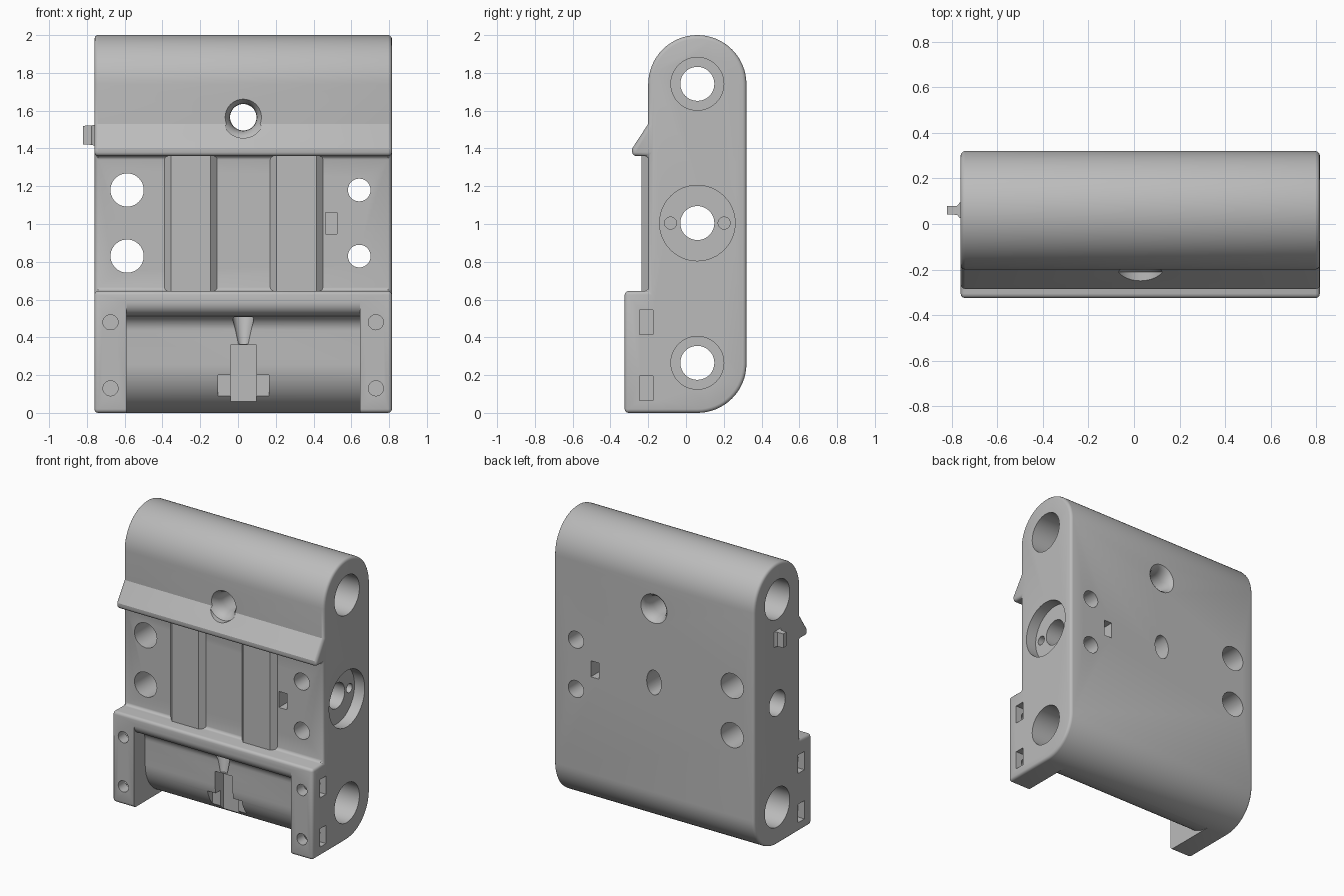
import bpy, bmesh, math
from mathutils import Vector

if "Cube" in bpy.data.objects:
    bpy.data.objects.remove(bpy.data.objects["Cube"], do_unlink=True)

grey = bpy.data.materials.new("light_grey")
grey.use_nodes = True
COLOUR = (0.5, 0.5, 0.5, 1)
grey.diffuse_color = COLOUR
grey.node_tree.nodes["Principled BSDF"].inputs["Base Color"].default_value = COLOUR


def place(axis, u, v, w):
    """Point with w along the axis and u, v on the other two axes in order."""
    return {"x": (w, u, v), "y": (u, w, v), "z": (u, v, w)}[axis]


def loft(name, rings):
    """Closed solid through a list of rings of points."""
    bm = bmesh.new()
    loops = [[bm.verts.new(p) for p in ring] for ring in rings]
    n = len(loops[0])
    for a, b in zip(loops, loops[1:]):
        for i in range(n):
            j = (i + 1) % n
            bm.faces.new((a[i], a[j], b[j], b[i]))
    bm.faces.new(loops[0])
    bm.faces.new(loops[-1])
    bmesh.ops.recalc_face_normals(bm, faces=bm.faces)
    mesh = bpy.data.meshes.new(name)
    bm.to_mesh(mesh)
    bm.free()
    mesh.materials.append(grey)
    ob = bpy.data.objects.new(name, mesh)
    bpy.context.collection.objects.link(ob)
    return ob


def prism(name, axis, outline, lo, hi):
    return loft(name, [[place(axis, u, v, w) for u, v in outline] for w in (lo, hi)])


def lathe(name, axis, centre, steps, squash=1.0, sides=40):
    """Round solid; steps are (position along axis, radius)."""
    cu, cv = centre
    turns = [2 * math.pi * i / sides for i in range(sides)]
    return loft(name, [[place(axis, cu + squash * r * math.cos(t), cv + r * math.sin(t), w)
                        for t in turns] for w, r in steps])


def box(name, x, y, z):
    return prism(name, "z", [(x[0], y[0]), (x[1], y[0]), (x[1], y[1]), (x[0], y[1])], *z)


def arc(cu, cv, r, start, end, n):
    angles = [math.radians(start + (end - start) * i / n) for i in range(n + 1)]
    return [(cu + r * math.cos(a), cv + r * math.sin(a)) for a in angles]


def apply(ob, mod):
    bpy.context.view_layer.objects.active = ob
    bpy.ops.object.modifier_apply(modifier=mod.name)


def bevel(ob, width):
    mod = ob.modifiers.new("bevel", "BEVEL")
    mod.width = width
    mod.segments = 3
    mod.limit_method = "ANGLE"
    mod.angle_limit = math.radians(40)
    apply(ob, mod)


def cut(tool):
    mod = body.modifiers.new("cut", "BOOLEAN")
    mod.operation = "DIFFERENCE"
    mod.solver = "EXACT"
    mod.object = tool
    apply(body, mod)
    bpy.data.objects.remove(tool, do_unlink=True)


# Main body: side profile with round top, sloped lip and forward foot
LEFT, RIGHT, MID = -0.76, 0.815, 0.028
AXIS_Y, R = 0.06, 0.26
profile = arc(AXIS_Y, R, R, -90, 0, 16) + arc(AXIS_Y, 2 - R, R, 0, 180, 32)
profile += [(-0.2, 1.53), (-0.285, 1.4), (-0.285, 1.36), (-0.2, 1.36),
            (-0.2, 0.645), (-0.325, 0.645), (-0.325, 0)]
body = prism("main_body", "x", profile, LEFT, RIGHT)
bevel(body, 0.02)

# Recess between the feet, following the round lower edge
recess = [(-0.5, -0.1), (-0.5, 0.6), (-0.325, 0.6)]
recess += arc(-0.255, 0.585, 0.07, 180, 260, 8)
recess += arc(-0.28, 0.435, 0.08, 80, 0, 8)
recess += arc(AXIS_Y, R, R, 180, 268, 20)
recess.append((0.05, -0.1))
cut(prism("recess", "x", recess, -0.59, 0.645))

# Stepped pocket and funnel in the recess
cut(box("pocket", (-0.04, 0.098), (-0.5, -0.106), (0.03, 0.36)))
cut(box("wings", (-0.105, 0.165), (-0.5, -0.137), (0.075, 0.2)))
cut(lathe("funnel", "z", (MID, -0.215), [(0.365, 0.03), (0.508, 0.058)]))

# Lengthwise bores with wide mouths at both ends
for z in (0.265, 1.742):
    cut(lathe("bore", "x", (AXIS_Y, z),
              [(-1, 0.14), (LEFT + 0.3, 0.14), (LEFT + 0.3, 0.09),
               (RIGHT - 0.3, 0.09), (RIGHT - 0.3, 0.14), (1, 0.14)], sides=48))

# Middle bore with a shallow dish and two pin holes
cut(lathe("dish_bore", "x", (AXIS_Y, 1.005),
          [(-1, 0.09), (RIGHT - 0.08, 0.09), (RIGHT - 0.08, 0.2), (1, 0.2)], sides=48))
for side in (-1, 1):
    cut(lathe("pin", "x", (AXIS_Y + side * 0.142, 1.005),
              [(RIGHT - 0.16, 0.032), (1, 0.032)], sides=20))

# Cross holes from front to back
for z in (0.83, 1.18):
    cut(lathe("large_hole", "y", (-0.587, z), [(-0.5, 0.088), (0.5, 0.088)]))
    cut(lathe("small_hole", "y", (0.642, z), [(-0.5, 0.06), (0.5, 0.06)]))
flare = [(0, 0.07), (0.03, 0.073), (0.06, 0.082), (0.08, 0.096), (0.09, 0.11)]
front = [(-0.12 - d, r) for d, r in flare]
back = [(0.235 + d, r) for d, r in flare]
cut(lathe("flared_hole", "y", (MID, 1.565),
          [(-0.5, 0.11)] + front[::-1] + back + [(0.5, 0.11)]))
cut(lathe("oval_hole", "y", (MID, 1.04), [(AXIS_Y, 0.088), (0.5, 0.088)], squash=0.65))

# Rectangular slots on the front and the back
for y in ((-0.5, -0.1), (0.22, 0.5)):
    cut(box("slot", (0.462, 0.525), y, (0.948, 1.062)))

# Screw holes in the feet with nut pockets from the sides
for z in (0.13, 0.48):
    for x, side in ((-0.675, -1), (0.73, 1)):
        cut(lathe("screw", "y", (x, z), [(-0.5, 0.04), (-0.12, 0.04)], sides=24))
        outer = sorted((x - side * 0.045, side))
        cut(box("nut", outer, (-0.245, -0.175), (z - 0.065, z + 0.065)))

# Raised panels on the front
panels = []
for i, x in enumerate((-0.39, 0.17)):
    outline = [(x, -0.19), (x, -0.2), (x + 0.035, -0.235),
               (x + 0.245, -0.235), (x + 0.28, -0.2), (x + 0.28, -0.19)]
    panels.append(prism(f"raised_panel_{i + 1}", "z", outline, 0.635, 1.37))

# Side peg with a flared root
peg_rings = []
for x, grow in ((-0.75, 0.02), (-0.765, 0.015), (-0.775, 0.002), (-0.82, 0)):
    y, z = 0.018 + grow, 0.05 + grow * 0.3
    peg_rings.append([(x, AXIS_Y - y, 1.47 - z), (x, AXIS_Y + y, 1.47 - z),
                      (x, AXIS_Y + y, 1.47 + z), (x, AXIS_Y - y, 1.47 + z)])
peg = loft("side_peg", peg_rings)

# Smooth shading with sharp edges kept
for ob in [body, peg] + panels:
    bpy.ops.object.select_all(action="DESELECT")
    ob.select_set(True)
    bpy.context.view_layer.objects.active = ob
    bpy.ops.object.shade_smooth_by_angle(angle=math.radians(32))
